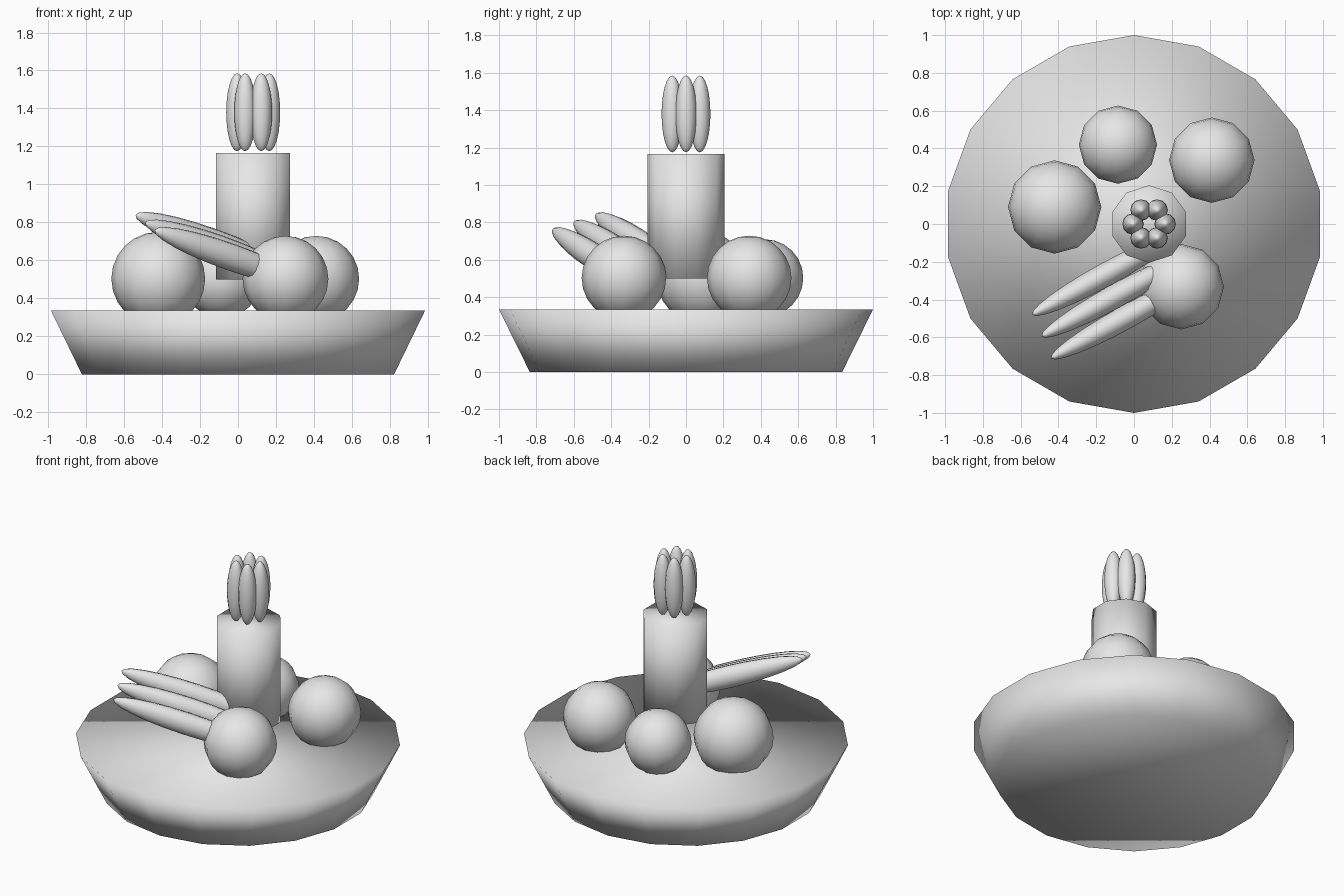
import bpy
import math

cube = bpy.data.objects.get("Cube")
if cube:
    bpy.data.objects.remove(cube, do_unlink=True)

grey = bpy.data.materials.new("light_grey")
grey.use_nodes = True
grey.diffuse_color = (0.8, 0.8, 0.8, 1)
grey.node_tree.nodes["Principled BSDF"].inputs["Base Color"].default_value = grey.diffuse_color


def finish(name):
    """Name the active object, colour it and shade it fully smooth."""
    obj = bpy.context.object
    obj.name = name
    obj.data.materials.append(grey)
    bpy.ops.object.shade_smooth()
    return obj


def frustum(name, sides, bottom, top, x, z0, z1):
    bpy.ops.mesh.primitive_cone_add(vertices=sides, radius1=bottom, radius2=top,
                                    depth=z1 - z0, location=(x, 0, (z0 + z1) / 2))
    return finish(name)


def ellipsoid(name, centre, size, rotation=(0, 0, 0)):
    bpy.ops.mesh.primitive_uv_sphere_add(segments=12, ring_count=12, radius=1,
                                         location=centre, rotation=rotation)
    bpy.context.object.scale = size
    return finish(name)


# Wide shallow bowl, closed across the top
frustum("bowl", 18, 0.835, 1.0, 0, 0, 0.335)

# Upright fruit body with a ring of leaves
TALL_X = 0.08
frustum("tall_fruit_body", 10, 0.205, 0.205, TALL_X, 0.5, 1.165)
for i in range(6):
    a = i * math.tau / 6
    ellipsoid(f"leaf_{i + 1}",
              (TALL_X + 0.085 * math.cos(a), 0.085 * math.sin(a), 1.38),
              (0.057, 0.057, 0.205))

# Round fruit: x, y, radius
rounds = [(-0.42, 0.09, 0.247), (-0.085, 0.42, 0.207),
          (0.412, 0.338, 0.226), (0.25, -0.332, 0.226)]
for i, (x, y, r) in enumerate(rounds):
    ellipsoid(f"round_fruit_{i + 1}", (x, y, 0.503), (r, r, r))

# Three long fruits side by side, tilted up toward the front right
for i in range(3):
    ellipsoid(f"long_fruit_{i + 1}",
              (-0.045 - 0.05 * i, -0.495 + 0.115 * i, 0.62 + 0.04 * i),
              (0.072, 0.063, 0.47), (0, math.pi / 2 + 0.3, 0.5))
